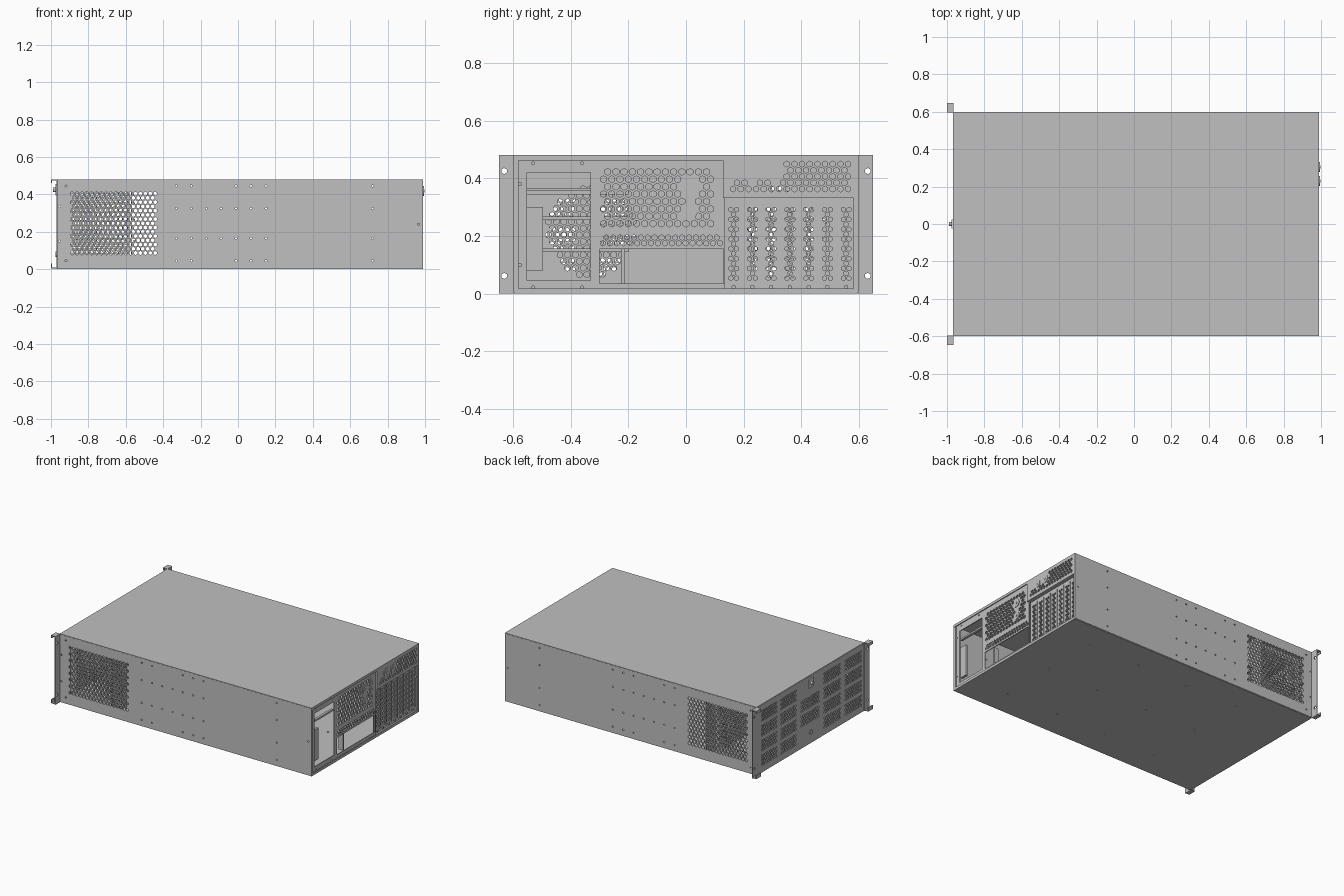
import bpy, bmesh, math
from mathutils import Vector

cube = bpy.data.objects.get("Cube")
if cube:
    bpy.data.objects.remove(cube, do_unlink=True)


def material(name, value):
    m = bpy.data.materials.new(name)
    m.use_nodes = True
    col = (value, value, value, 1)
    m.diffuse_color = col
    m.node_tree.nodes["Principled BSDF"].inputs["Base Color"].default_value = col
    return m


steel = material("grey steel", 0.53)
bright = material("light steel", 0.75)


def finish(name, bm, mat=steel):
    mesh = bpy.data.meshes.new(name)
    bm.to_mesh(mesh)
    bm.free()
    mesh.materials.append(mat)
    ob = bpy.data.objects.new(name, mesh)
    bpy.context.collection.objects.link(ob)
    return ob


def box(name, x, y, z, mat=steel):
    bm = bmesh.new()
    bmesh.ops.create_cube(bm, size=1)
    for v in bm.verts:
        v.co = [lo + (c + 0.5) * (hi - lo) for c, (lo, hi) in zip(v.co, (x, y, z))]
    return finish(name, bm, mat)


def disc(name, centre, r, depth, axis="X", mat=steel):
    bm = bmesh.new()
    bmesh.ops.create_cone(bm, cap_ends=True, segments=24, radius1=r, radius2=r, depth=depth)
    ob = finish(name, bm, mat)
    ob.location = centre
    ob.rotation_euler = (0, math.pi / 2, 0) if axis == "X" else (math.pi / 2, 0, 0)
    return ob


def sheet(name, place, u, v, openings=(), thick=0.006):
    """Sheet metal: openings are (u0, u1, v0, v1, pitch, keep); pitch 0 is a void."""
    bm = bmesh.new()

    def face(pts):
        bm.faces.new([bm.verts.new(place(*p)) for p in pts])

    def rect(a, b, c, d):
        face([(a, c), (b, c), (b, d), (a, d)])

    def cuts(lo, hi, i):
        return sorted({lo, hi} | {round(o[k], 5) for o in openings for k in (i, i + 1)})

    us, vs = cuts(*u, 0), cuts(*v, 2)
    for a, b in zip(us, us[1:]):
        for c, d in zip(vs, vs[1:]):
            mu, mv = (a + b) / 2, (c + d) / 2
            if not any(o[0] < mu < o[1] and o[2] < mv < o[3] for o in openings):
                rect(a, b, c, d)
    # staggered hexagonal holes
    for a, b, c, d, pitch, keep in openings:
        if not pitch:
            continue
        n = max(1, round((b - a) / pitch))
        rows = max(1, round((d - c) / (pitch * 0.866)))
        w, h = (b - a) / n, (d - c) / rows
        r = 0.41 * min(w, h / 0.866)
        for j in range(rows):
            odd, y0 = j % 2, c + j * h
            if odd:
                rect(a, a + w / 2, y0, y0 + h)
                rect(b - w / 2, b, y0, y0 + h)
            for i in range(n - odd):
                cx, cy = a + (i + 0.5 + odd / 2) * w, y0 + h / 2
                if keep and not keep(cx, cy):
                    rect(cx - w / 2, cx + w / 2, y0, y0 + h)
                    continue
                outer = [(cx + s * w / 2, cy + t * h / 2) for s, t in
                         ((1, 1), (0, 1), (-1, 1), (-1, -1), (0, -1), (1, -1))]
                inner = [(cx + r * math.cos(q), cy + r * math.sin(q)) for q in
                         (math.radians(30 + 60 * k) for k in range(6))]
                for k in range(6):
                    m = (k + 1) % 6
                    face([outer[k], outer[m], inner[m], inner[k]])
    bmesh.ops.remove_doubles(bm, verts=bm.verts, dist=0.0002)
    bmesh.ops.recalc_face_normals(bm, faces=bm.faces)
    ob = finish(name, bm)
    mod = ob.modifiers.new("thickness", "SOLIDIFY")
    mod.thickness, mod.offset = thick, 0
    return ob


def hole(u, v, p=0.014):
    return (u - p / 2, u + p / 2, v - p * 0.433, v + p * 0.433, p, None)


def at_x(x):
    return lambda u, v: Vector((x, u, v))


def at_y(y):
    return lambda u, v: Vector((u, y, v))


# Lid and floor
box("lid", (-0.967, 0.99), (-0.597, 0.597), (0.474, 0.48))
floor_holes = [hole(x, y, 0.016) for x in (-0.5, -0.1, 0.3, 0.7) for y in (-0.4, 0, 0.4)]
sheet("floor", lambda u, v: Vector((u, v, 0.004)), (-0.967, 0.99), (-0.595, 0.595),
      floor_holes, 0.008)

# Side walls with vents and rivet holes
rivets = [-0.33 + 0.08 * i for i in range(7)] + [0.72]
side_holes = [(-0.9, -0.43, 0.075, 0.415, 0.026, None)]
side_holes += [hole(x, z) for x in rivets for z in (0.165, 0.325)]
side_holes += [hole(x, z) for x in rivets for z in (0.045, 0.445) if abs(x + 0.13) > 0.06]
side_holes += [hole(-0.92, z) for z in (0.045, 0.445)]
side_holes += [hole(-0.955, z) for z in (0.15, 0.335)] + [hole(0.965, 0.24)]
for side, s in (("right", -1), ("left", 1)):
    sheet(side + "_wall", at_y(s * 0.595), (-0.967, 0.99), (0.004, 0.476), side_holes)
    # Inner drive cage side, staggered behind the vent
    sheet(side + "_cage_side", at_y(s * 0.5), (-0.95, -0.58), (0.01, 0.47),
          [(-0.915, -0.59, 0.06, 0.43, 0.028, None)], 0.004)
    # Rack ear with hooked ends
    lo, hi = sorted((s * 0.595, s * 0.648))
    sheet(side + "_ear", at_x(-0.968), (lo, hi), (0, 0.48),
          [hole(s * 0.63, z, 0.026) for z in (0.062, 0.425)])
    for end, z0, z1, l0, l1 in (("top", 0.474, 0.48, 0.46, 0.48),
                                ("bottom", 0.003, 0.009, 0.003, 0.03)):
        box(f"{side}_ear_{end}_hook", (-1, -0.968), (lo, hi), (z0, z1))
        box(f"{side}_ear_{end}_lip", (-1, -0.995), (lo, hi), (l0, l1))
    # Rear edge flange
    a, b = sorted((s * 0.595, s * 0.58))
    box(side + "_rear_flange", (0.98, 0.988), (a, b), (0.008, 0.474))

# Rack front panel with blocks of grilles
blocks = []
for y0, y1 in ((-0.57, -0.38), (-0.335, -0.145), (0.155, 0.335), (0.37, 0.55)):
    for k in range(4):
        z = 0.045 + 0.104 * k
        blocks.append((y0, y1, z, z + 0.08, 0.02, None))
for k in range(1, 3):
    z = 0.045 + 0.104 * k
    blocks.append((-0.1, 0.11, z, z + 0.08, 0.02, None))
sheet("rack_front_panel", at_x(-0.965), (-0.595, 0.595), (0.004, 0.476), blocks)
box("lock_plate", (-0.975, -0.967), (-0.025, 0.025), (0.395, 0.455), bright)
disc("lock_barrel", (-0.98, 0, 0.425), 0.012, 0.018)
disc("power_button", (-0.971, 0, 0.08), 0.015, 0.008)

# Fan wall with two round vents
def fan(side):
    return lambda y, z: math.hypot(y - side * 0.33, z - 0.215) < 0.155


sheet("fan_wall", at_x(-0.57), (-0.59, 0.59), (0.01, 0.47),
      [(s * 0.33 - 0.16, s * 0.33 + 0.16, 0.055, 0.375, 0.026, fan(s)) for s in (-1, 1)])
for i, z in enumerate((0.15, 0.262, 0.35)):
    box(f"fan_wall_bar_{i}", (-0.56, -0.55), (-0.56, -0.2), (z - 0.006, z + 0.006))

# Rear panel
ports = [(0.012, 0.375), (0.012, 0.285)]
top_ports = [(0.23, 0.417), (0.305, 0.417)]


def clear_of(points, r):
    return lambda y, z: all(math.hypot(y - a, z - b) > r for a, b in points)


rear = [(-0.55, -0.33, 0.045, 0.42, 0, None),
        (-0.3, 0.13, 0.035, 0.155, 0, None),
        (-0.3, 0.1, 0.23, 0.435, 0.029, clear_of(ports, 0.035)),
        (-0.3, 0.13, 0.165, 0.205, 0.024, None)]
rear += [hole(y, z) for y in (-0.53, -0.36) for z in (0.022, 0.452)]
rear += [hole(-0.575, z) for z in (0.1, 0.38)]
sheet("rear_panel", at_x(0.975), (-0.592, 0.135), (0.008, 0.474), rear)
box("supply_bracket", (0.955, 0.972), (-0.55, -0.33), (0.355, 0.367))
box("supply_side_strip", (0.955, 0.972), (-0.55, -0.495), (0.08, 0.3))
box("port_bay_divider", (0.94, 0.972), (-0.225, -0.212), (0.035, 0.155))

# Raised upper plate
sheet("upper_rear_plate", at_x(0.987), (0.13, 0.592), (0.335, 0.474),
      [(0.15, 0.575, 0.352, 0.46, 0.027,
        lambda y, z: clear_of(top_ports, 0.036)(y, z) and (y > 0.335 or z < 0.39))])
box("upper_plate_ledge", (0.955, 0.99), (0.13, 0.592), (0.332, 0.338))
box("upper_plate_edge", (0.955, 0.99), (0.128, 0.134), (0.332, 0.474))

# Expansion slot covers
slots = [0.165 + 0.065 * k for k in range(7)]
sheet("slot_covers", at_x(0.96), (0.13, 0.592), (0.008, 0.335),
      [(y - 0.02, y + 0.02, 0.045, 0.3, 0.02, None) for y in slots])
for i, y in enumerate(slots):
    box(f"slot_rib_{i}", (0.96, 0.968), (y + 0.027, y + 0.034), (0.03, 0.315))
    disc(f"slot_screw_{i}", (0.966, y, 0.024), 0.007, 0.008)

# Round knockout ports
for i, (y, z) in enumerate(ports + top_ports):
    x = 0.979 if i < 2 else 0.991
    disc(f"port_cover_{i}", (x, y, z), 0.027, 0.006)
    disc(f"port_button_{i}", (x + 0.002, y, z), 0.008, 0.008)

# Rear lips of lid and floor
box("lid_rear_lip", (0.984, 0.99), (-0.595, 0.595), (0.462, 0.476))
box("floor_rear_lip", (0.984, 0.99), (-0.595, 0.595), (0.004, 0.018))
